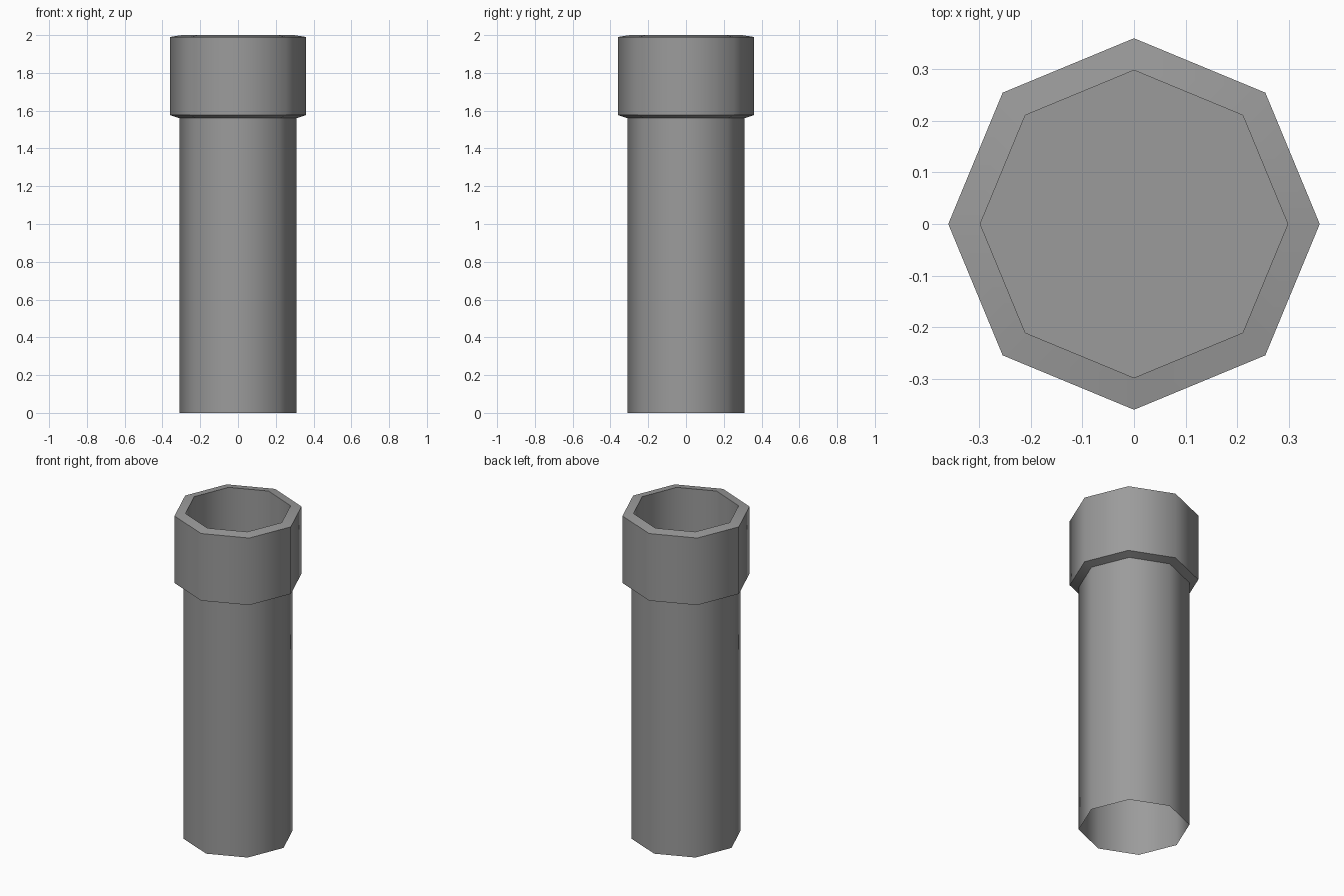
import bpy, bmesh, math

if "Cube" in bpy.data.objects:
    bpy.data.objects.remove(bpy.data.objects["Cube"], do_unlink=True)

SIDES = 8

grey = bpy.data.materials.new("mid grey")
grey.use_nodes = True
colour = (0.33, 0.33, 0.33, 1)
grey.diffuse_color = colour
grey.node_tree.nodes["Principled BSDF"].inputs["Base Color"].default_value = colour


def lathe(name, profile, cap_end=False):
    """Turn (radius, height) pairs into an eight-sided shell."""
    bm = bmesh.new()
    rings = []
    for r, z in profile:
        angles = [2 * math.pi * i / SIDES for i in range(SIDES)]
        rings.append([bm.verts.new((r * math.cos(a), r * math.sin(a), z)) for a in angles])
    for low, high in zip(rings, rings[1:]):
        for i in range(SIDES):
            j = (i + 1) % SIDES
            bm.faces.new((low[i], low[j], high[j], high[i]))
    if cap_end:
        bm.faces.new(rings[-1])
    mesh = bpy.data.meshes.new(name)
    bm.to_mesh(mesh)
    bm.free()
    mesh.materials.append(grey)
    obj = bpy.data.objects.new(name, mesh)
    bpy.context.collection.objects.link(obj)
    bpy.ops.object.select_all(action="DESELECT")
    obj.select_set(True)
    bpy.context.view_layer.objects.active = obj
    bpy.ops.object.shade_smooth_by_angle(angle=math.radians(60))
    return obj


# Open-bottomed shaft, then collar with sloped rim and a blind bore
lathe("pipe_shaft", [(0.31, 0), (0.31, 1.56)])
lathe("pipe_collar", [(0.31, 1.56), (0.36, 1.577), (0.36, 1.99),
                      (0.298, 2.0), (0.298, 1.56)], cap_end=True)
